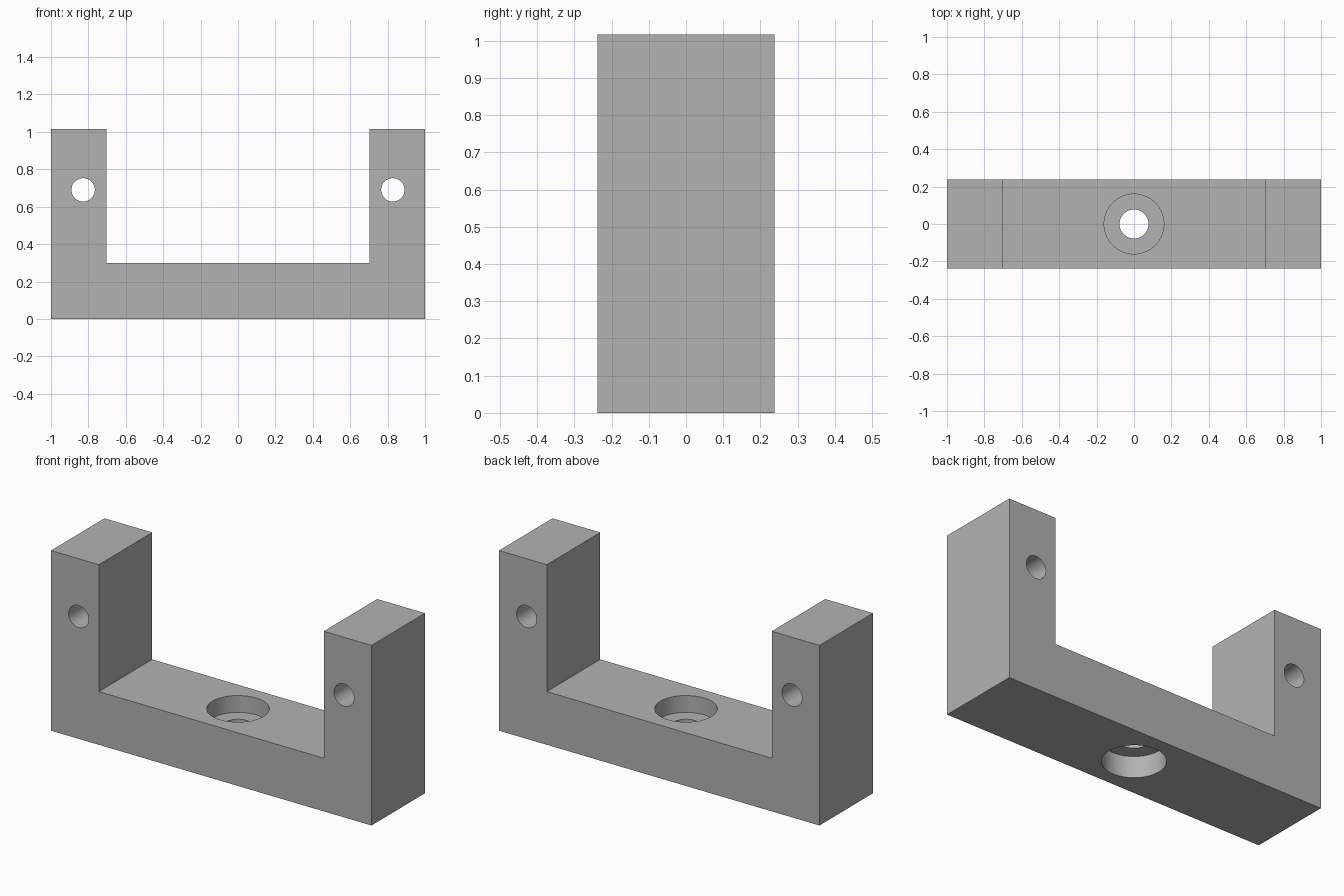
import bpy
import bmesh
import math
from mathutils import Matrix

if "Cube" in bpy.data.objects:
    bpy.data.objects.remove(bpy.data.objects["Cube"], do_unlink=True)

HALF_DEPTH = 0.238
HEIGHT = 1.016
INNER = 0.702       # half width of the gap between the arms
FLOOR = 0.3         # thickness of the base

grey = bpy.data.materials.new("plain grey")
grey.use_nodes = True
colour = (0.448, 0.448, 0.448, 1)
grey.diffuse_color = colour
grey.node_tree.nodes["Principled BSDF"].inputs["Base Color"].default_value = colour


def make_object(name, bm):
    bmesh.ops.recalc_face_normals(bm, faces=bm.faces)
    mesh = bpy.data.meshes.new(name)
    bm.to_mesh(mesh)
    bm.free()
    mesh.materials.append(grey)
    obj = bpy.data.objects.new(name, mesh)
    bpy.context.collection.objects.link(obj)
    return obj


def drill(target, radius, length, centre, along_y=False):
    """Cut a round hole with a temporary cylinder."""
    bm = bmesh.new()
    turn = Matrix.Rotation(math.pi / 2 if along_y else 0, 4, "X")
    bmesh.ops.create_cone(bm, cap_ends=True, segments=64, radius1=radius,
                          radius2=radius, depth=length,
                          matrix=Matrix.Translation(centre) @ turn)
    cutter = make_object("hole_cutter", bm)
    cutter.hide_render = True
    cut = target.modifiers.new("hole", "BOOLEAN")
    cut.operation = "DIFFERENCE"
    cut.solver = "EXACT"
    cut.object = cutter
    bpy.context.view_layer.objects.active = target
    bpy.ops.object.modifier_apply(modifier=cut.name)
    bpy.data.objects.remove(cutter, do_unlink=True)


# U-shaped body: half profile mirrored, then extruded front to back
half = [(1, 0), (1, HEIGHT), (INNER, HEIGHT), (INNER, FLOOR)]
profile = half + [(-x, z) for x, z in reversed(half)]
bm = bmesh.new()
face = bm.faces.new([bm.verts.new((x, -HALF_DEPTH, z)) for x, z in profile])
sweep = bmesh.ops.extrude_face_region(bm, geom=[face])
new_verts = [g for g in sweep["geom"] if isinstance(g, bmesh.types.BMVert)]
bmesh.ops.translate(bm, verts=new_verts, vec=(0, 2 * HALF_DEPTH, 0))
bracket = make_object("u_bracket", bm)

# Cross holes through both arms
for side in (-1, 1):
    drill(bracket, 0.0625, 1, (side * 0.828, 0, 0.69), along_y=True)

# Bolt hole in the base with a wide recess above and below
drill(bracket, 0.0775, 1, (0, 0, FLOOR / 2))
top_recess, bottom_recess = 0.095, 0.12
drill(bracket, 0.16, 2 * top_recess, (0, 0, FLOOR))
drill(bracket, 0.16, 2 * bottom_recess, (0, 0, 0))

# Smooth bores, sharp edges
bpy.ops.object.select_all(action="DESELECT")
bracket.select_set(True)
bpy.context.view_layer.objects.active = bracket
bpy.ops.object.shade_smooth_by_angle(angle=math.radians(30))
